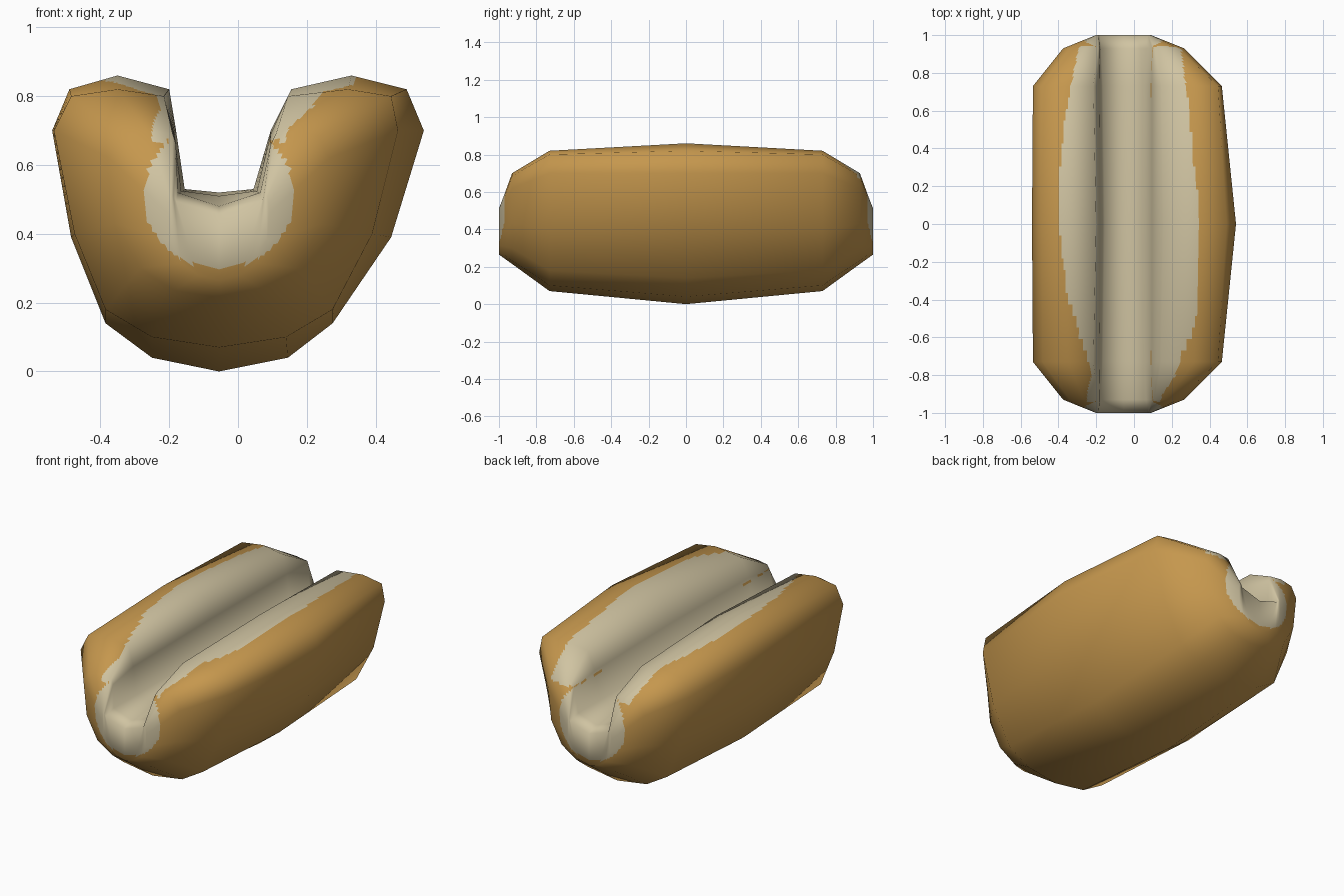
import bpy, bmesh
from mathutils import Vector

if "Cube" in bpy.data.objects:
    bpy.data.objects.remove(bpy.data.objects["Cube"])

CX = -0.055  # middle of the groove

# Half sections: (left offset, right offset, z) from groove floor over the lobe to the underside
MID = [(0, 0, .52), (.10, .10, .53), (.125, .15, .70), (.145, .21, .82), (.295, .385, .86),
       (.435, .545, .82), (.485, .595, .70), (.43, .50, .39), (.33, .33, .14), (.195, .20, .04), (0, 0, 0)]
SHOULDER = [(0, 0, .51), (.11, .11, .525), (.13, .15, .69), (.16, .20, .80), (.295, .375, .82),
            (.43, .50, .80), (.48, .52, .70), (.42, .445, .40), (.33, .33, .18), (.195, .195, .10), (0, 0, .07)]
NEAR_END = [(0, 0, .48), (.12, .12, .52), (.125, .15, .66), (.135, .165, .69), (.21, .23, .70),
            (.285, .29, .685), (.32, .32, .62), (.30, .30, .43), (.23, .23, .30), (.13, .13, .235), (0, 0, .215)]
END = [(0, 0, .455), (.125, .125, .495), (.133, .13, .51), (.138, .135, .512), (.142, .14, .508),
       (.146, .144, .49), (.147, .145, .46), (.14, .14, .38), (.11, .11, .315), (.06, .06, .28), (0, 0, .265)]
STATIONS = [(-1, END), (-.93, NEAR_END), (-.73, SHOULDER), (0, MID),
            (.73, SHOULDER), (.93, NEAR_END), (1, END)]


def interp(table, y):
    for (y0, a), (y1, b) in zip(table, table[1:]):
        if y <= y1:
            return a + (b - a) * max(0, (y - y0) / (y1 - y0))
    return table[-1][1]


def material(name, rgb):
    m = bpy.data.materials.new(name)
    m.diffuse_color = (*rgb, 1)
    m.use_nodes = True
    m.node_tree.nodes["Principled BSDF"].inputs["Base Color"].default_value = m.diffuse_color
    return m


# Loft the bun through the stations
bm = bmesh.new()
rings = []
for y, prof in STATIONS:
    pts = [(CX - l, z) for l, r, z in prof] + [(CX + r, z) for l, r, z in prof[-2:0:-1]]
    rings.append([bm.verts.new((x, y, z)) for x, z in pts])
n = len(rings[0])
for a, b in zip(rings, rings[1:]):
    for i in range(n):
        j = (i + 1) % n
        bm.faces.new((a[i], a[j], b[j], b[i]))

# Close both ends with strips between groove edge and outer edge
for ring in (rings[0], rings[-1]):
    for s in (1, -1):
        p = [ring[(s * i) % n] for i in range(11)]
        for i in range(4):
            bm.faces.new((p[i], p[i + 1], p[9 - i], p[10 - i]))
        bm.faces.new((p[4], p[5], p[6]))
bmesh.ops.recalc_face_normals(bm, faces=bm.faces)
bm.normal_update()

# Keep the broad smooth shading while refining the faces for the colour edge
layer = bm.verts.layers.float_vector.new("soft")
for v in bm.verts:
    v[layer] = v.normal
bmesh.ops.subdivide_edges(bm, edges=bm.edges[:], cuts=11, use_grid_fill=True)
bm.normal_update()
normals = []
for v in bm.verts:
    k = Vector(v[layer])
    normals.append(k.normalized() if k.length > .1 else v.normal.copy())

# Crumb colour: the groove, the inner lobe tops and a round patch on each end
LEFT = [(-1, -.25), (-.9, -.25), (-.8, -.22), (-.6, -.28), (-.4, -.35), (0, -.40), (.3, -.39), (.6, -.36), (.8, -.32), (1, -.28)]
RIGHT = [(-1, .12), (-.9, .15), (-.8, .22), (-.7, .25), (-.5, .335), (.1, .34), (.7, .28), (1, .24)]
for f in bm.faces:
    f.smooth = True
    x, y, z = f.calc_center_median()
    patch = ((x - CX) / .22) ** 2 + ((z - .51) / .21) ** 2 < 1
    top = z > .67 and interp(LEFT, y) < x < interp(RIGHT, y)
    f.material_index = 1 if patch or top else 0

mesh = bpy.data.meshes.new("split_bun")
bm.to_mesh(mesh)
bm.free()
mesh.materials.append(material("golden_crust", (.56, .31, .075)))
mesh.materials.append(material("pale_crumb", (.63, .55, .36)))
mesh.normals_split_custom_set_from_vertices(normals)
bun = bpy.data.objects.new("split_bun", mesh)
bpy.context.collection.objects.link(bun)
